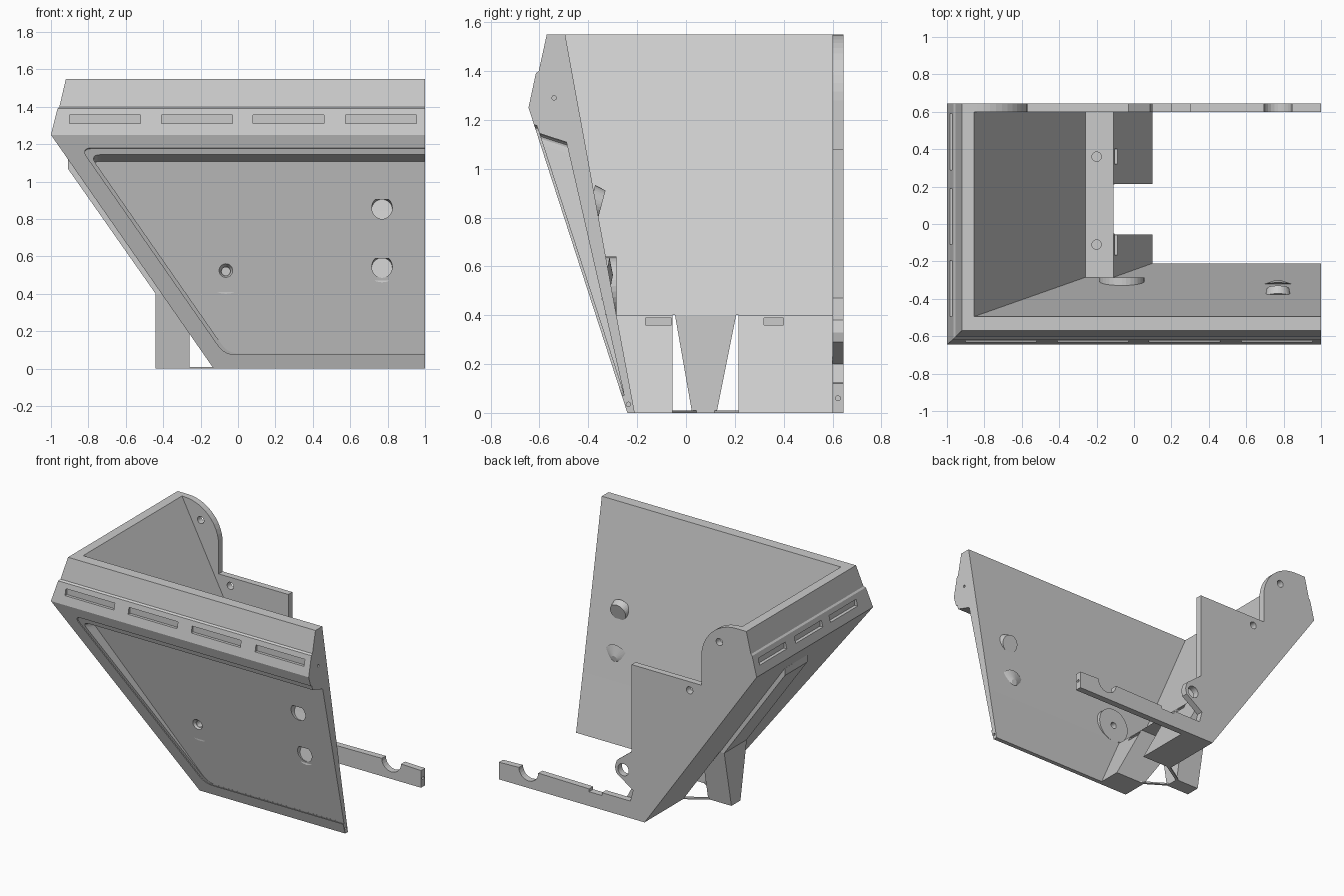
import bpy, bmesh, math
from mathutils import Vector, Matrix

cube = bpy.data.objects.get("Cube")
if cube:
    bpy.data.objects.remove(cube)

grey = bpy.data.materials.new("light_grey")
grey.use_nodes = True
colour = (0.6, 0.6, 0.6, 1)
grey.diffuse_color = colour
grey.node_tree.nodes["Principled BSDF"].inputs["Base Color"].default_value = colour


def finish(name, bm):
    bmesh.ops.remove_doubles(bm, verts=bm.verts, dist=0.0001)
    bmesh.ops.recalc_face_normals(bm, faces=bm.faces)
    mesh = bpy.data.meshes.new(name)
    bm.to_mesh(mesh)
    bm.free()
    mesh.materials.append(grey)
    ob = bpy.data.objects.new(name, mesh)
    bpy.context.collection.objects.link(ob)
    return ob


def loft(name, first, second):
    """Solid between two matching outlines."""
    bm = bmesh.new()
    a = [bm.verts.new(p) for p in first]
    b = [bm.verts.new(p) for p in second]
    bm.faces.new(a)
    bm.faces.new(b[::-1])
    for i in range(len(a)):
        j = (i + 1) % len(a)
        bm.faces.new((a[i], b[i], b[j], a[j]))
    return finish(name, bm)


def prism(name, outline, y0, y1):
    return loft(name, [(x, y0, z) for x, z in outline], [(x, y1, z) for x, z in outline])


def box(name, lo, hi):
    x0, y0, z0 = lo
    x1, y1, z1 = hi
    return prism(name, [(x0, z0), (x1, z0), (x1, z1), (x0, z1)], y0, y1)


def rod(name, start, end, r0, r1=None, sides=32):
    start, end = Vector(start), Vector(end)
    d = end - start
    bm = bmesh.new()
    turn = d.to_track_quat('Z', 'Y').to_matrix().to_4x4()
    bmesh.ops.create_cone(bm, cap_ends=True, segments=sides, radius1=r0,
                          radius2=r0 if r1 is None else r1, depth=d.length,
                          matrix=Matrix.Translation((start + end) / 2) @ turn)
    return finish(name, bm)


def cut(target, cutter):
    mod = target.modifiers.new("cut", 'BOOLEAN')
    mod.operation = 'DIFFERENCE'
    mod.solver = 'EXACT'
    mod.object = cutter
    bpy.context.view_layer.objects.active = target
    bpy.ops.object.modifier_apply(modifier=mod.name)
    bpy.data.objects.remove(cutter)


def arc(cx, cz, r, a0, a1, n=12):
    angles = [math.radians(a0 + (a1 - a0) * i / n) for i in range(n + 1)]
    return [(cx + r * math.cos(a), cz + r * math.sin(a)) for a in angles]


def rounded(pts, r, which):
    """Round the chosen corners of an outline."""
    out = []
    for i, p in enumerate(pts):
        p = Vector(p)
        if i not in which:
            out.append(p)
            continue
        a = p + (Vector(pts[i - 1]) - p).normalized() * r
        b = p + (Vector(pts[(i + 1) % len(pts)]) - p).normalized() * r
        for k in range(7):
            t = k / 6
            out.append(a * (1 - t) ** 2 + p * 2 * t * (1 - t) + b * t * t)
    return out


# Mitred front and side walls: one section swept round the corner
section = [(-0.13, -0.24, 0), (-1, -0.645, 1.25), (-0.965, -0.615, 1.39),
           (-0.955, -0.603, 1.4), (-0.92, -0.57, 1.55), (-0.855, -0.495, 1.55),
           (-0.26, -0.285, 0.4), (-0.11, -0.285, 0.4), (0.1, -0.21, 0)]
bm = bmesh.new()
rows = [[bm.verts.new(p) for p in ((1, y, z), (x, y, z), (x, 0.6, z))] for x, y, z in section]
for i, row in enumerate(rows):
    nxt = rows[(i + 1) % len(rows)]
    for k in (0, 1):
        bm.faces.new((row[k], row[k + 1], nxt[k + 1], nxt[k]))
for k in (0, 2):
    bm.faces.new([row[k] for row in rows])
walls = finish("hopper_walls", bm)

# Stepped recess in the front wall
normal = Vector((0, 0.951, -0.308))


def on_face(x, z):
    return Vector((x, -0.24 - 0.324 * z, z))


def floor_depth(z):
    y = -0.24 - 0.324 * z
    return (-0.25 - 0.2286 * (z - 0.06) - y) / 0.8806


def recess(top, bottom, shift, depth):
    left = lambda z: -0.13 - 0.696 * z + shift
    pts = rounded([(1.1, bottom), (left(bottom), bottom), (left(top), top), (1.1, top)], 0.06, (1, 2))
    outer = [on_face(x, z) - normal * 0.05 for x, z in pts]
    inner = [on_face(x, z) + normal * depth(z) for x, z in pts]
    return loft("recess_cutter", outer, inner)


cut(walls, recess(1.18, 0.075, 0.11, lambda z: 0.012))
cut(walls, recess(1.148, 0.085, 0.135, floor_depth))

# Opening in the lower side wall around the leg
cut(walls, box("gap_cutter", (-0.7, -0.055, -0.1), (0.3, 0.215, 0.4)))

# Slots in the upper band
for x in (-0.71, -0.22, 0.27, 0.765):
    cut(walls, box("slot_cutter", (x - 0.19, -0.7, 1.31), (x + 0.19, -0.612, 1.355)))
for y in (0.44, 0.04, -0.345):
    cut(walls, box("slot_cutter", (-1.1, y - 0.15, 1.31), (-0.962, y + 0.15, 1.355)))

# Blind sockets and screw hole in the front wall
floor_normal = Vector((0, 0.975, -0.223))
for z in (0.86, 0.545):
    p = Vector((0.77, -0.25 - 0.2286 * (z - 0.06), z))
    cut(walls, rod("socket_cutter", p - floor_normal * 0.02, p + floor_normal * 0.04, 0.055))
screw = Vector((-0.065, 0, 0.52))


def at(y):
    return screw + Vector((0, y, 0))


cut(walls, rod("countersink_cutter", at(-0.39), at(-0.335), 0.055, 0.025))
cut(walls, rod("screw_cutter", at(-0.6), at(-0.2), 0.022))

# Ledge screw holes, nut slots and end pin holes
for y, y0, y1 in ((0.36, 0.32, 0.4), (-0.11, -0.165, -0.06)):
    cut(walls, rod("screw_cutter", (-0.2, y, 0.25), (-0.2, y, 0.5), 0.025))
    cut(walls, box("nut_cutter", (-0.14, y0, 0.36), (-0.05, y1, 0.388)))
for y, z in ((-0.54, 1.29), (-0.236, 0.035)):
    cut(walls, rod("pin_cutter", (0.95, y, z), (1.05, y, z), 0.009, sides=16))

# Bosses on the inside of the front wall
boss = rod("screw_boss", at(-0.33), at(-0.285), 0.12)
cut(boss, rod("screw_cutter", at(-0.4), at(-0.2), 0.022))
rod("upper_socket_boss", (0.77, -0.39, 0.865), (0.77, -0.345, 0.853), 0.07, 0.06)
rod("lower_socket_boss", (0.77, -0.33, 0.55), (0.77, -0.303, 0.545), 0.09, 0.02)

# Back plate with notched bottom rail and rounded top corner
outline = [(-0.13, 0), (1, 0), (1, 0.12)]
outline += arc(0.77, 0.125, 0.075, 0, -180)
outline += [(0.3, 0.12), (0.3, 0.1), (0.2, 0.1), (0.2, 0.12), (-0.02, 0.12), (-0.04, 0.2),
            (0.09, 0.29), (0.1, 0.33), (0.085, 0.38), (-0.03, 0.47), (-0.03, 1.08), (-0.57, 1.08)]
outline += arc(-0.84, 1.28, 0.27, 0, 90)
outline += [(x, z) for x, y, z in section[4:0:-1]]
plate = prism("back_plate", outline, 0.6, 0.645)
for x, z, r in ((-0.71, 1.42, 0.025), (-0.48, 1.02, 0.025), (0.035, 0.325, 0.042)):
    cut(plate, rod("hole_cutter", (x, 0.5, z), (x, 0.7, z), r))
cut(plate, rod("pin_cutter", (0.95, 0.622, 0.06), (1.05, 0.622, 0.06), 0.01, sides=16))

# Tapered leg, its rib along the side wall, and thin floor braces
v_shape = [(0.025, 0), (0.125, 0), (0.205, 0.4), (-0.045, 0.4)]
loft("leg", [(-0.44, y, z) for y, z in v_shape], [(-0.26, y, z) for y, z in v_shape])
prism("leg_rib", [(-0.91, 1.12), (-0.91, 1.07), (-0.44, 0.4), (-0.3, 0.4), (-0.8, 1.12)], -0.045, 0.205)
for side in (-1, 1):
    mid = 0.08
    path = [(-0.27, mid + side * 0.03), (-0.27, mid + side * 0.05),
            (-0.12, mid + side * 0.145), (-0.1, mid + side * 0.135)]
    loft("floor_brace", [(x, y, 0) for x, y in path], [(x, y, 0.01) for x, y in path])
